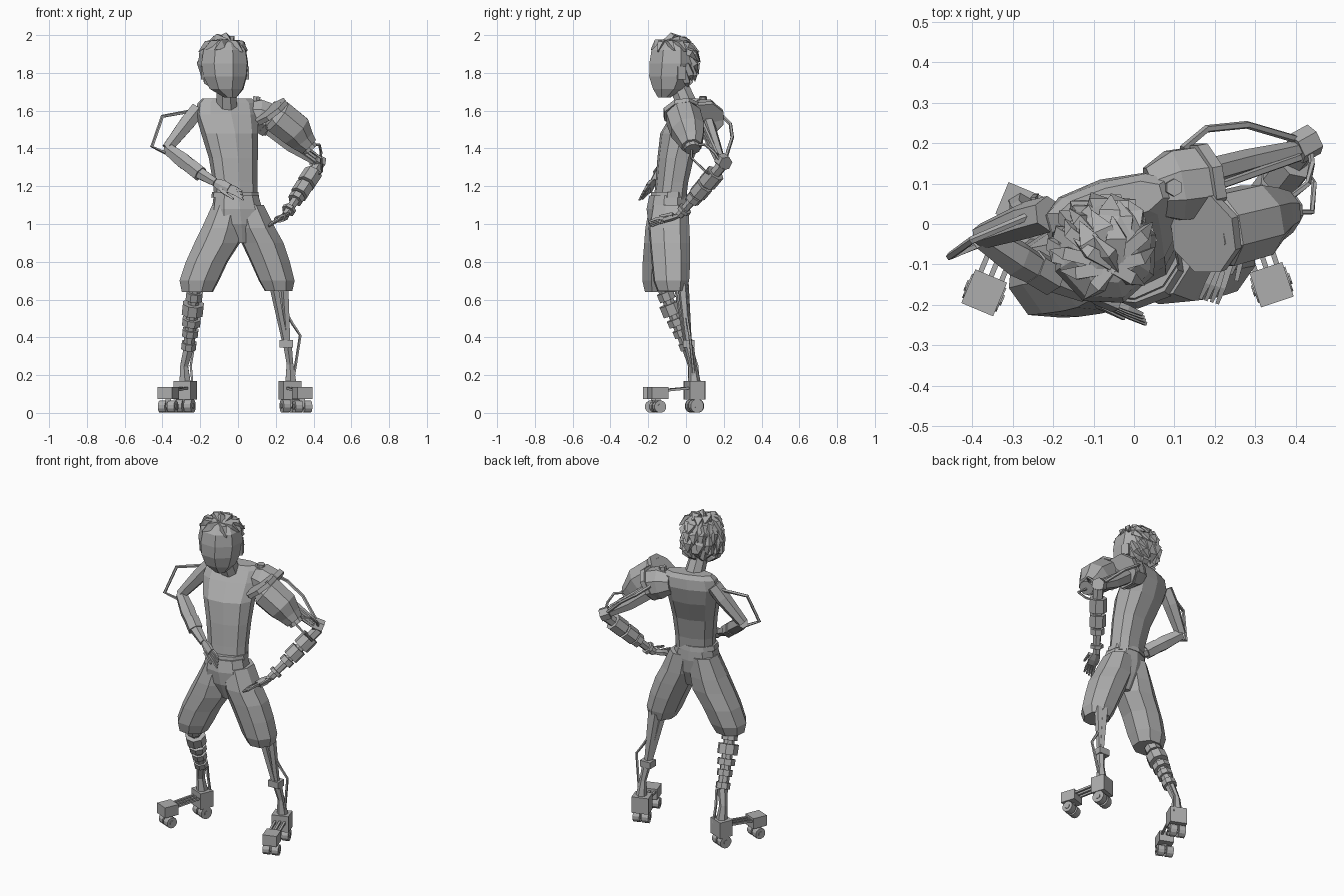
import bpy, bmesh, math, random
from mathutils import Vector, Matrix

if "Cube" in bpy.data.objects:
    bpy.data.objects.remove(bpy.data.objects["Cube"])

grey = bpy.data.materials.new("plain grey")
grey.use_nodes = True
grey.diffuse_color = (.42, .42, .42, 1)
grey.node_tree.nodes["Principled BSDF"].inputs["Base Color"].default_value = grey.diffuse_color


def finish(name, bm):
    bmesh.ops.recalc_face_normals(bm, faces=bm.faces)
    mesh = bpy.data.meshes.new(name)
    bm.to_mesh(mesh)
    bm.free()
    mesh.materials.append(grey)
    obj = bpy.data.objects.new(name, mesh)
    bpy.context.scene.collection.objects.link(obj)


def skin(bm, rings):
    """Bridge a list of point rings and cap both ends."""
    rings = [[bm.verts.new(p) for p in ring] for ring in rings]
    n = len(rings[0])
    for low, high in zip(rings, rings[1:]):
        for i in range(n):
            j = (i + 1) % n
            bm.faces.new((low[i], low[j], high[j], high[i]))
    bm.faces.new(rings[0][::-1])
    bm.faces.new(rings[-1])


def body(name, sections, sides=8, yaw=0, power=1):
    """Loft upright sections: centre x, y, z and half widths; low power is boxier."""
    def fuller(value):
        return math.copysign(abs(value) ** power, value)
    rings = []
    turn = Matrix.Rotation(math.radians(yaw), 3, 'Z')
    angles = [math.tau * i / sides - math.pi / 2 for i in range(sides)]
    for x, y, z, wide, deep in sections:
        rings.append([Vector((x, y, z)) + turn @ Vector((wide * fuller(math.cos(a)),
                                                         deep * fuller(math.sin(a)), 0)) for a in angles])
    bm = bmesh.new()
    skin(bm, rings)
    finish(name, bm)


def add_limb(bm, points, radii, sides=6, flat=1):
    """Sweep a polygon along a path; one radius or one per point."""
    points = [Vector(p) for p in points]
    if not isinstance(radii, (list, tuple)):
        radii = [radii] * len(points)
    whole = (points[-1] - points[0]).normalized()
    ref = Vector((0, 0, 1)) if abs(whole.y) > .8 else Vector((0, 1, 0))
    rings = []
    for i, p in enumerate(points):
        along = (points[min(i + 1, len(points) - 1)] - points[max(i - 1, 0)]).normalized()
        side = along.cross(ref).normalized()
        up = side.cross(along)
        angles = [math.tau * (k + .5) / sides for k in range(sides)]
        rings.append([p + radii[i] * (side * math.cos(a) + up * math.sin(a) * flat) for a in angles])
    skin(bm, rings)


def limb(name, points, radii, sides=6, flat=1):
    bm = bmesh.new()
    add_limb(bm, points, radii, sides, flat)
    finish(name, bm)


def box(name, centre, size, yaw=0):
    bm = bmesh.new()
    bmesh.ops.create_cube(bm, size=1, matrix=Matrix.Translation(centre)
                          @ Matrix.Rotation(yaw, 4, 'Z') @ Matrix.Diagonal((*size, 1)))
    finish(name, bm)


def collars(name, start, end, bands, sides=8):
    """Rigid bands around a straight limb: from, to, radius."""
    start, end = Vector(start), Vector(end)
    bm = bmesh.new()
    for low, high, radius in bands:
        add_limb(bm, [start.lerp(end, low), start.lerp(end, high)], radius, sides)
    finish(name, bm)


def hand(name, wrist, tip, spread):
    """Palm, four fanned fingers and a thumb."""
    wrist, tip, spread = Vector(wrist), Vector(tip), Vector(spread)
    bm = bmesh.new()
    knuckle = wrist.lerp(tip, .5)
    add_limb(bm, [wrist, wrist.lerp(knuckle, .5), knuckle], [.024, .036, .033], 6, .5)
    for k in (-1.5, -.5, .5, 1.5):
        root = knuckle + spread * k * .8
        bend = root.lerp(tip + spread * k, .5) + Vector((0, 0, .006))
        add_limb(bm, [wrist.lerp(root, .8), bend, tip + spread * k], [.011, .01, .006], 4)
    thumb = wrist.lerp(knuckle, .4)
    add_limb(bm, [thumb, thumb + spread * 2.2, tip.lerp(wrist, .4) + spread * 3], [.014, .012, .007], 4)
    finish(name, bm)


# Torso, neck and waistband
body("torso", [(-.01, -.085, 1.13, .115, .08), (-.015, -.075, 1.22, .118, .08),
               (-.025, -.055, 1.35, .13, .09), (-.045, -.02, 1.48, .15, .11),
               (-.06, .025, 1.58, .168, .088), (-.058, .045, 1.64, .162, .062),
               (-.058, .045, 1.665, .135, .045)], 10, 16, .8)
limb("neck", [(-.06, .01, 1.62), (-.065, -.045, 1.75)], [.06, .052], 8)
body("waistband", [(-.015, -.09, 1.14, .13, .1), (-.015, -.09, 1.17, .125, .095)], 10, 10)

# Head, ears and overlapping swept hair
body("head", [(-.04, -.115, 1.67, .035, .035), (-.06, -.095, 1.715, .095, .085),
              (-.068, -.08, 1.78, .122, .122), (-.07, -.072, 1.85, .132, .13),
              (-.07, -.068, 1.92, .12, .122), (-.07, -.06, 1.96, .085, .09),
              (-.07, -.06, 1.985, .03, .03)], 8, 20)
for label, x, y in (("right", -.178, -.1), ("left", .04, -.025)):
    box(label + "_ear", (x, y, 1.8), (.022, .045, .07), math.radians(20))

random.seed(4)
bm = bmesh.new()
centre = Vector((-.07, -.065, 1.85))
facing = Vector((.34, -.94, 0))
for level, count in ((75, 5), (52, 10), (30, 12), (8, 13), (-14, 11), (-32, 9)):
    lift = math.radians(level)
    for i in range(count):
        turn = math.tau * (i + random.random() * .5) / count
        out = Vector((math.cos(turn) * math.cos(lift), math.sin(turn) * math.cos(lift), math.sin(lift)))
        front = out.dot(facing)
        if (level < 40 and front > .1) or (level < 20 and front > -.2):
            continue
        root = centre + Vector((out.x * .106, out.y * .108, out.z * .124))
        # lay each lock along the scalp, swept down and toward the back
        down = (Vector((0, 0, -1)) - facing * .5 + out * (out.z + front * .5)).normalized()
        across = down.cross(out)
        sweep = down * .07 + across * random.uniform(-.03, .03) + out * random.uniform(0, .015)
        add_limb(bm, [root - down * .03 - out * .015, root + sweep * .35 + out * .01, root + sweep * 1.1],
                 [.036, .036, .002], 4, .6)
finish("hair", bm)

# Shorts
body("shorts_hips", [(-.01, -.095, 1.15, .12, .1), (-.005, -.1, 1.08, .135, .11),
                     (.005, -.1, 1, .15, .1), (.015, -.1, .9, .06, .06)], 10, 8, .9)
body("shorts_right_leg", [(-.055, -.095, 1.1, .085, .1), (-.085, -.105, .98, .11, .114),
                          (-.11, -.11, .9, .125, .115), (-.165, -.12, .8, .115, .113),
                          (-.205, -.13, .7, .108, .105), (-.215, -.135, .64, .085, .085)], 8, 15, .9)
body("shorts_left_leg", [(.055, -.085, 1.1, .085, .1), (.09, -.09, .98, .11, .112),
                         (.13, -.085, .9, .115, .11), (.17, -.08, .8, .108, .106),
                         (.205, -.078, .7, .098, .098), (.215, -.075, .645, .075, .08)], 8, -15, .9)

# Right leg: banded shin above a slim ankle
knee, ankle = (-.225, -.13, .68), (-.262, .01, .34)
limb("right_shin", [knee, ankle], .032, 8)
collars("right_shin_bands", knee, ankle,
        [(.12, .24, .047), (.3, .46, .06), (.53, .63, .052), (.7, .8, .045), (.9, 1, .042)])
limb("right_ankle", [ankle, (-.285, .035, .25), (-.28, .045, .15)], [.03, .024, .035], 6)
limb("right_ankle_rod", [(-.235, .03, .34), (-.25, .06, .25), (-.24, .07, .14)], .008, 4)

# Left leg: three struts, knee cuff and a bent cable
for label, x, y in (("outer", .245, -.02), ("inner", .19, -.04), ("rear", .215, -.01)):
    limb("left_shin_" + label, [(x, y, .68), (.215 + x * .2, y * .4 + .02, .36)], [.026, .016], 5)
box("left_knee_cuff", (.255, .015, .365), (.07, .06, .04))
limb("left_ankle", [(.262, .015, .36), (.275, .035, .26), (.28, .045, .15)], [.026, .02, .035], 6)
limb("left_leg_cable", [(.25, 0, .54), (.29, .01, .47), (.33, .02, .41), (.3, .04, .22), (.285, .02, .14)], .008, 5)


# Wheeled feet: heel block, toe block, linking rods and four wheels each
def foot(side, heel, toe):
    heel, toe = Vector(heel), Vector(toe)
    ahead = (toe - heel).normalized()
    across = Vector((-ahead.y, ahead.x, 0))
    yaw = math.atan2(across.y, across.x)
    box(side + "_heel_block", heel + Vector((0, 0, .12)), (.1, .085, .1), yaw)
    box(side + "_toe_block", toe + Vector((0, 0, .105)), (.085, .09, .065), yaw)
    bm = bmesh.new()
    for k in (-.028, 0, .028):
        shift = across * k
        add_limb(bm, [heel + shift + Vector((0, 0, .135)), toe + shift + Vector((0, 0, .115))], .009, 4)
    finish(side + "_foot_rods", bm)
    bm = bmesh.new()
    for hub, radius in ((heel, .037), (toe, .033)):
        middle = hub + Vector((0, 0, radius))
        for k in (-.026, .026):
            wheel = middle + across * k
            add_limb(bm, [wheel - across * .02, wheel + across * .02], radius, 12)
        add_limb(bm, [middle - across * .05, middle + across * .05], .015, 8)
        add_limb(bm, [middle, middle + Vector((0, 0, .06))], .02, 4)
    finish(side + "_wheels", bm)


foot("right", (-.28, .045, 0), (-.37, -.17, 0))
foot("left", (.275, .045, 0), (.34, -.15, 0))

# Right arm with a bent outer cable, hand on hip
shoulder, elbow, wrist = (-.21, .025, 1.61), (-.375, -.03, 1.4), (-.12, -.17, 1.22)
limb("right_upper_arm", [shoulder, (-.265, .01, 1.54), elbow], [.045, .046, .032], 6)
limb("right_forearm", [elbow, (-.29, -.085, 1.335), (-.22, -.125, 1.28), wrist], [.034, .046, .038, .024], 6)
limb("right_forearm_cuff", [(-.25, -.105, 1.305), (-.2, -.135, 1.265)], .045, 6)
limb("right_arm_cable", [(-.2, .03, 1.6), (-.26, .02, 1.595), (-.4, -.04, 1.57),
                         (-.455, -.08, 1.41), (-.37, -.045, 1.37)], .01, 5)
hand("right_hand", wrist, (.025, -.235, 1.15), (.003, -.008, -.015))

# Left shoulder: drum, guard plate and stepped armour barrel
limb("left_shoulder_drum", [(.04, .08, 1.585), (.1, .095, 1.575), (.17, .105, 1.55)], [.065, .094, .094], 8)
limb("left_shoulder_plate", [(.15, .1, 1.565), (.175, .105, 1.55)], .103, 8)
limb("armour_plate", [(.17, -.025, 1.605), (.185, -.02, 1.585)], .103, 8)
limb("armour_barrel", [(.185, -.02, 1.585), (.21, -.015, 1.57), (.305, .01, 1.495), (.34, .025, 1.445),
                       (.375, .03, 1.41)], [.075, .098, .095, .072, .055], 8)
limb("armour_ring", [(.365, .03, 1.42), (.385, .035, 1.395)], .043, 10)
limb("armour_mount", [(.1, .09, 1.575), (.23, .02, 1.55)], .04, 6)
limb("shoulder_bolt", [(.09, .09, 1.6), (.1, .09, 1.675)], .022, 6)

# Left upper arm: blade, pistons and looping cables
limb("left_upper_arm", [(.13, .115, 1.54), (.28, .155, 1.42), (.42, .19, 1.33)], [.05, .043, .028], 6, .7)
for k in (-1, 0, 1):
    limb("upper_arm_piston", [(.17, .08, 1.53 + k * .025), (.41, .165, 1.35 + k * .018)], .011, 5)
limb("rear_cable", [(.12, .185, 1.58), (.18, .235, 1.53), (.28, .245, 1.46), (.4, .21, 1.35)], .01, 5)
limb("elbow_cable", [(.38, .06, 1.42), (.43, .1, 1.42), (.44, .15, 1.38), (.435, .19, 1.32)], .008, 5)
limb("outer_cable", [(.37, .03, 1.4), (.44, .03, 1.35), (.445, .1, 1.28), (.41, .15, 1.25)], .007, 5)
limb("left_elbow", [(.4, .185, 1.34), (.445, .21, 1.32)], .04, 6)

# Left forearm: stepped sleeves, wrist ring and hand
elbow, wrist = (.425, .19, 1.31), (.25, -.035, 1.045)
limb("left_forearm", [elbow, wrist], [.032, .022], 6)
collars("left_forearm_sleeves", elbow, wrist,
        [(.15, .36, .052), (.4, .58, .049), (.61, .7, .042), (.86, .91, .038)], 7)
hand("left_hand", wrist, (.185, -.19, 1), (.014, -.004, .008))
